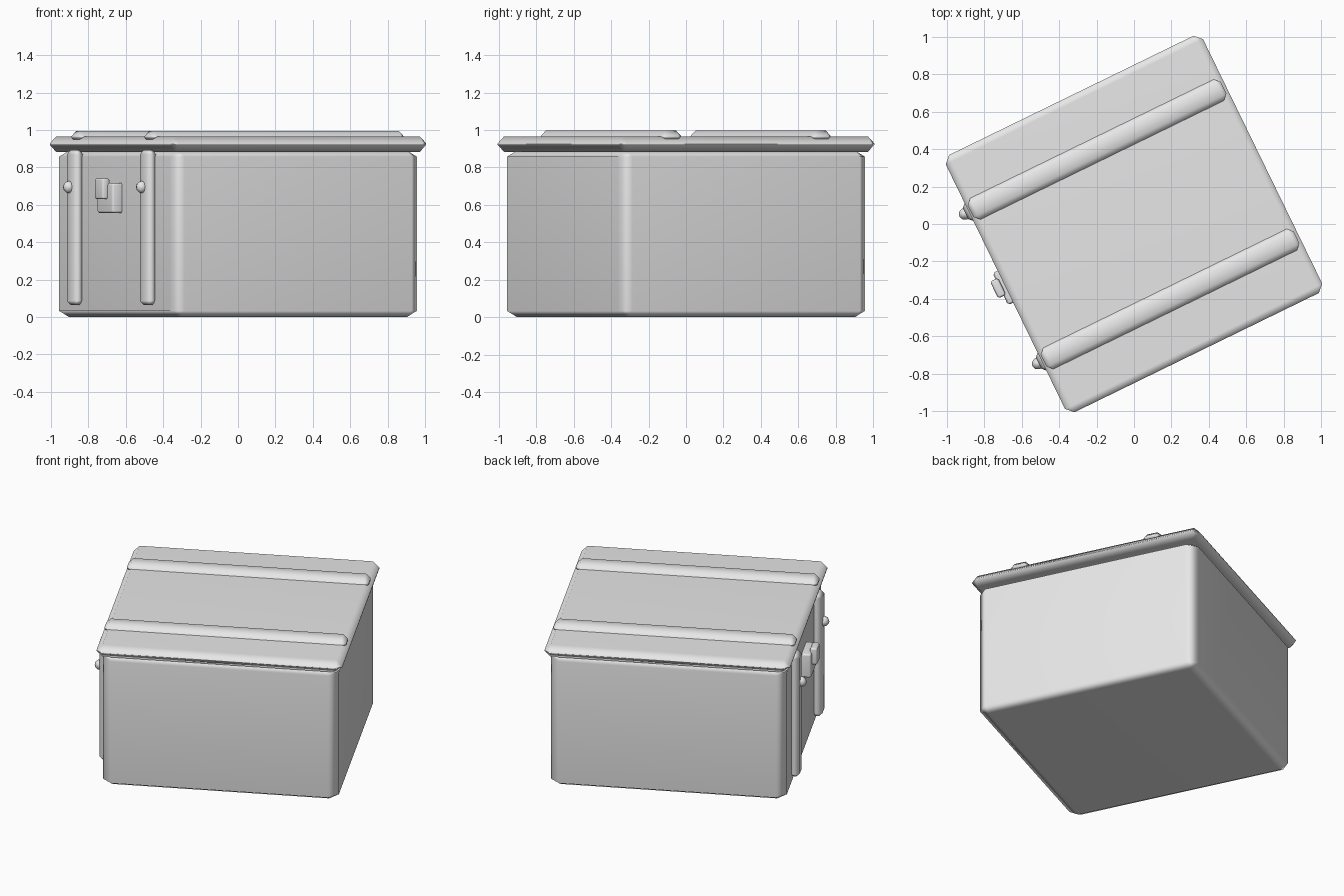
import bpy
import bmesh
import math
from mathutils import Matrix

cube = bpy.data.objects.get("Cube")
if cube:
    bpy.data.objects.remove(cube, do_unlink=True)

# The whole box stands turned about z
TURN = Matrix.Rotation(math.radians(26), 4, 'Z')

grey = bpy.data.materials.new("plain_grey")
grey.use_nodes = True
grey.diffuse_color = (0.8, 0.8, 0.8, 1)
grey.node_tree.nodes["Principled BSDF"].inputs["Base Color"].default_value = (0.8, 0.8, 0.8, 1)


def finish(name, bm):
    mesh = bpy.data.meshes.new(name)
    bm.to_mesh(mesh)
    bm.free()
    mesh.materials.append(grey)
    mesh.shade_smooth()
    obj = bpy.data.objects.new(name, mesh)
    obj.matrix_world = TURN
    bpy.context.collection.objects.link(obj)
    # Face-weighted normals keep the large panels flat and the edges soft
    weighted = obj.modifiers.new("soft_edges", 'WEIGHTED_NORMAL')
    weighted.keep_sharp = True
    return obj


def block(name, x, y, z, bevel, squash=1.0):
    """Chamfered box over the given ranges; squash shortens the chamfer in z."""
    size = (x[1] - x[0], y[1] - y[0], (z[1] - z[0]) / squash)
    bm = bmesh.new()
    bmesh.ops.create_cube(bm, size=1)
    bmesh.ops.scale(bm, vec=size, verts=bm.verts)
    bmesh.ops.bevel(bm, geom=bm.edges[:], offset=bevel, segments=1,
                    affect='EDGES', profile=0.5)
    bmesh.ops.scale(bm, vec=(1, 1, squash), verts=bm.verts)
    bmesh.ops.translate(bm, vec=(sum(x) / 2, sum(y) / 2, sum(z) / 2), verts=bm.verts)
    return finish(name, bm)


# Container and overhanging lid
block("box_body", (-0.735, 0.735), (-0.735, 0.735), (0, 0.89), 0.06, 0.55)
block("lid", (-0.765, 0.765), (-0.765, 0.765), (0.883, 0.966), 0.038)

# Matching bands over the lid and down the latch side, each with a rivet
for side, label in ((-1, "front"), (1, "back")):
    mid = side * 0.445
    block(label + "_lid_band", (-0.755, 0.75), (mid - 0.063, mid + 0.063), (0.93, 0.996), 0.028)
    block(label + "_side_band", (-0.785, -0.72), (mid - 0.055, mid + 0.055), (0.065, 0.892), 0.022)
    bm = bmesh.new()
    bmesh.ops.create_uvsphere(bm, u_segments=8, v_segments=6, radius=0.032)
    bmesh.ops.translate(bm, vec=(-0.79, mid, 0.695), verts=bm.verts)
    finish(label + "_rivet", bm)

# Latch: base plate and raised catch
block("latch_plate", (-0.795, -0.72), (-0.095, 0.095), (0.555, 0.717), 0.012)
block("latch_catch", (-0.827, -0.78), (-0.04, 0.06), (0.63, 0.742), 0.01)
